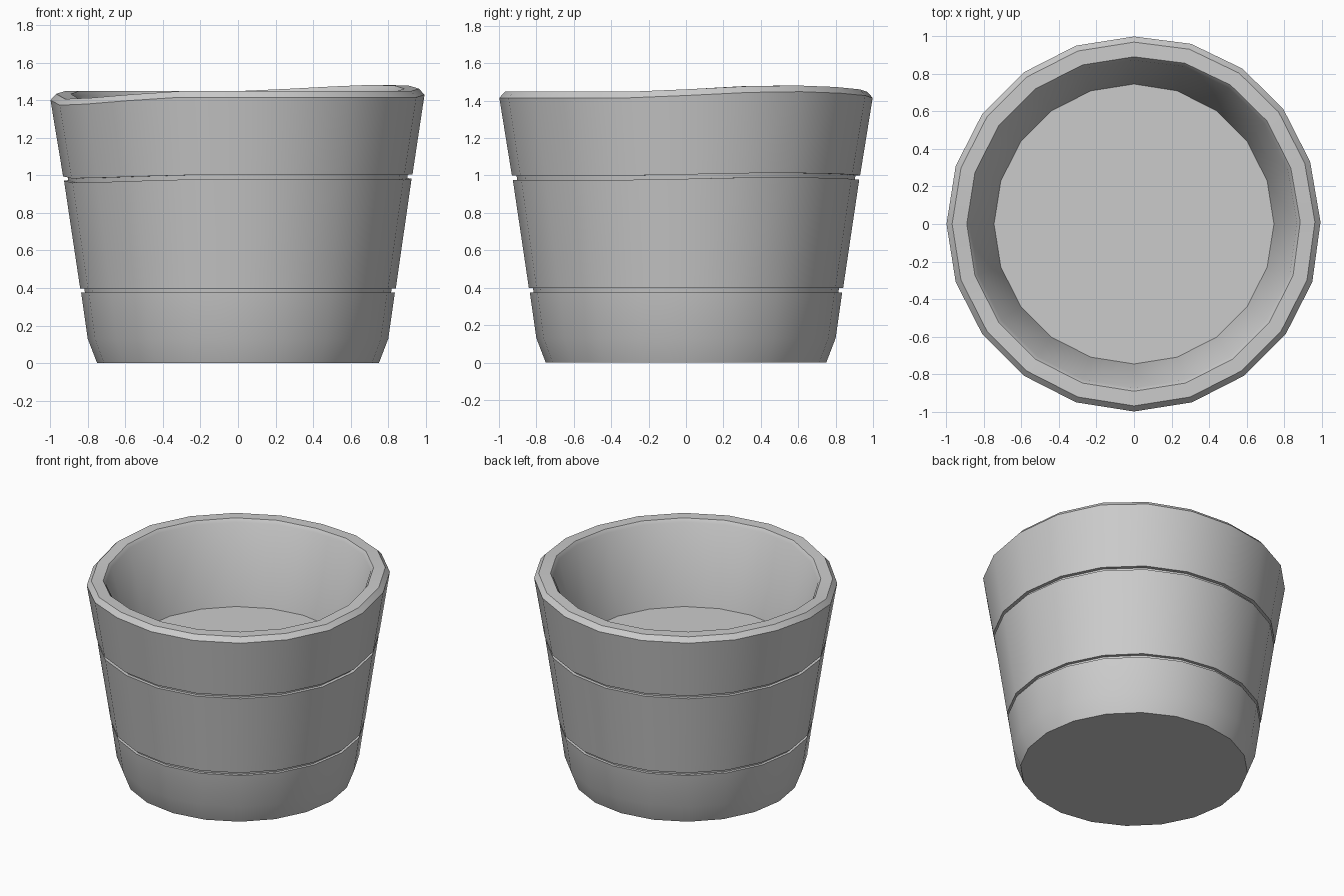
import bpy, bmesh
from math import sin, cos, pi, radians

if "Cube" in bpy.data.objects:
    bpy.data.objects.remove(bpy.data.objects["Cube"])

SIDES = 20

# (radius, z) from the base, up the outside with two grooves, over the rim, down to the raised floor
PROFILE = [
    (0.75, 0.0), (0.80, 0.13), (0.835, 0.375), (0.815, 0.375), (0.818, 0.397), (0.84, 0.397),
    (0.926, 0.977), (0.903, 0.977), (0.906, 1.0), (0.931, 1.0),
    (0.998, 1.415), (0.968, 1.448), (0.89, 1.448), (0.872, 1.425), (0.745, 0.87),
]

# Hand-worn rim: height offset by side index (18 degree steps from +x)
WARP = {0: 0.013, 1: 0.029, 2: 0.033, 3: 0.025, 4: 0.012,
        10: -0.015, 11: -0.042, 12: -0.036, 13: -0.018}


def warp_weight(r, z):
    if z > 1.3:
        return 1.0
    return 0.4 if 0.9 < z < 1.1 else 0.0


bm = bmesh.new()
rings = []
for r, z in PROFILE:
    w = warp_weight(r, z)
    ring = []
    for i in range(SIDES):
        a = 2 * pi * i / SIDES
        dz = WARP.get(i, 0.0) * w
        lean = max(dz, 0.0)
        ring.append(bm.verts.new((r * cos(a) - 0.4 * lean, r * sin(a) + 0.8 * lean, z + dz)))
    rings.append(ring)

# Walls between rings
for lo, hi in zip(rings, rings[1:]):
    for i in range(SIDES):
        j = (i + 1) % SIDES
        bm.faces.new((lo[i], lo[j], hi[j], hi[i]))

# Underside and inner floor
bm.faces.new(rings[0][::-1])
bm.faces.new(rings[-1])
bmesh.ops.recalc_face_normals(bm, faces=bm.faces[:])

mesh = bpy.data.meshes.new("bucket")
bm.to_mesh(mesh)
bm.free()
bucket = bpy.data.objects.new("bucket", mesh)
bpy.context.collection.objects.link(bucket)

# Smooth sides with crisp rim, groove and base edges
bpy.context.view_layer.objects.active = bucket
bucket.select_set(True)
bpy.ops.object.shade_smooth_by_angle(angle=radians(30))
